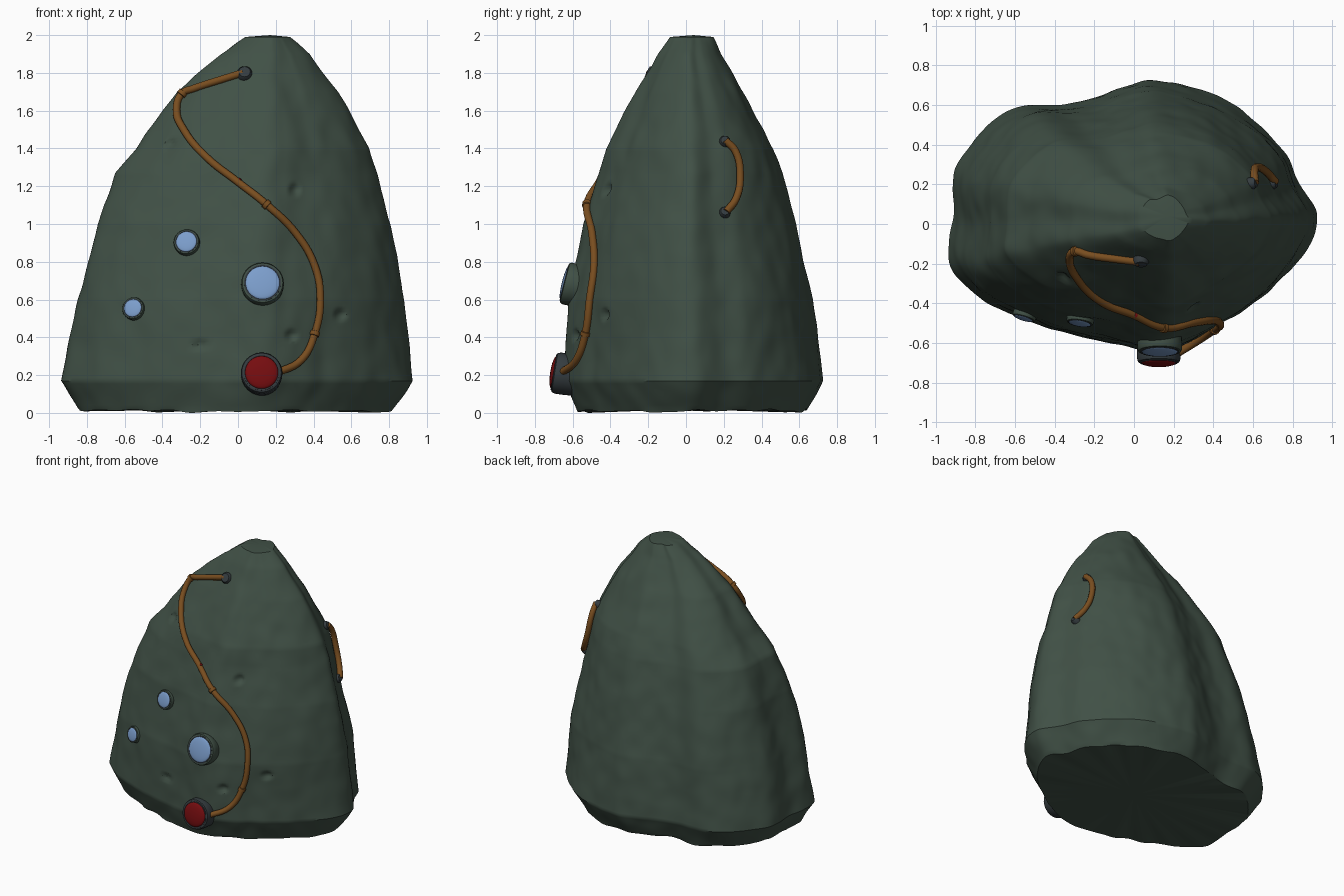
import bpy, bmesh, math
from mathutils import Vector, noise
from mathutils.bvhtree import BVHTree

cube = bpy.data.objects.get("Cube")
if cube:
    bpy.data.objects.remove(cube, do_unlink=True)


def material(name, rgb):
    m = bpy.data.materials.new(name)
    m.use_nodes = True
    m.diffuse_color = (*rgb, 1)
    bsdf = next(n for n in m.node_tree.nodes if n.type == 'BSDF_PRINCIPLED')
    bsdf.inputs["Base Color"].default_value = (*rgb, 1)
    return m


STONE = material("mossy stone green", (0.052, 0.081, 0.061))
BLUE = material("pale lens blue", (0.2, 0.34, 0.6))
RED = material("deep lens red", (0.18, 0.004, 0.005))
CABLE = material("cable brown", (0.19, 0.075, 0.014))
METAL = material("dark metal grey", (0.035, 0.045, 0.05))


def smooth(obj, angle=35):
    bpy.ops.object.select_all(action='DESELECT')
    obj.select_set(True)
    bpy.context.view_layer.objects.active = obj
    bpy.ops.object.shade_smooth_by_angle(angle=math.radians(angle))


def finish(name, bm, mat):
    mesh = bpy.data.meshes.new(name)
    bm.to_mesh(mesh)
    mesh.materials.append(mat)
    obj = bpy.data.objects.new(name, mesh)
    bpy.context.collection.objects.link(obj)
    smooth(obj)
    return obj


# Rock body: one plan outline, stretched to fit each height
OUTLINE = [Vector(p) for p in (
    (.94, .03), (.85, .2), (.78, .36), (.63, .52), (.4, .66), (.1, .73), (-.08, .69),
    (-.35, .61), (-.6, .6), (-.8, .45), (-.92, .26), (-.92, .03), (-.94, -.22),
    (-.75, -.4), (-.45, -.53), (-.1, -.61), (.12, -.65), (.27, -.61), (.45, -.51),
    (.6, -.42), (.83, -.2))]
# height, x min, x max, y min, y max
LEVELS = [(.01, -.83, .81, -.58, .64), (.17, -.93, .93, -.64, .72),
          (.6, -.84, .88, -.62, .67), (1, -.74, .8, -.54, .58),
          (1.27, -.64, .73, -.45, .51), (1.4, -.53, .69, -.41, .46),
          (1.7, -.32, .53, -.26, .3), (1.9, -.09, .38, -.15, .18),
          (1.99, .04, .28, -.09, .14)]
DENTS = [(.3, 1.18), (.54, .52), (-.2, .36), (-.35, 1.42), (.28, .41)]
AROUND = 240


def outline_point(t):
    n = len(OUTLINE)
    i, f = int(t * n), t * n % 1
    a, b, c, d = (OUTLINE[(i + k) % n] for k in (-1, 0, 1, 2))
    return .5 * (2 * b + (c - a) * f + (2 * a - 5 * b + 4 * c - d) * f ** 2
                 + (3 * b - a - 3 * c + d) * f ** 3)


def weathered(x, y, z, cx, cy):
    # Upright flutes and small lumps, then shallow pits on the front
    out = Vector((x - cx, y - cy, 0)).normalized()
    amount = .018 * noise.noise(Vector((x * 4, y * 4, z * 1.8)))
    amount += .007 * noise.noise(Vector((x * 10, y * 10, z * 7)))
    p = Vector((x, y, z)) + out * amount
    if y < 0:
        for dx, dz in DENTS:
            d = math.hypot(x - dx, z - dz) / .035
            p.y += .025 * max(0, 1 - d * d)
    return p


def build_body():
    bm = bmesh.new()
    plan = [outline_point(i / AROUND) for i in range(AROUND)]
    rows = []
    for low, high in zip(LEVELS, LEVELS[1:]):
        steps = max(2, round((high[0] - low[0]) / .016))
        rows += [[a + (b - a) * s / steps for a, b in zip(low, high)] for s in range(steps)]
    rows.append(LEVELS[-1])
    rings = []
    for z, x0, x1, y0, y1 in rows:
        ring = []
        for p in plan:
            x = x0 + (p.x + .94) / 1.88 * (x1 - x0)
            y = y0 + (p.y + .65) / 1.38 * (y1 - y0)
            ring.append(bm.verts.new(weathered(x, y, z, (x0 + x1) / 2, (y0 + y1) / 2)))
        rings.append(ring)
    for v in rings[0]:
        v.co.z = max(0, .012 + .02 * noise.noise(v.co * 6))
    for a, b in zip(rings, rings[1:]):
        for i in range(AROUND):
            j = (i + 1) % AROUND
            bm.faces.new((a[i], a[j], b[j], b[i]))
    for ring, tip in ((rings[0], (0, 0, .02)), (rings[-1], (.17, .04, 2))):
        centre = bm.verts.new(tip)
        for i in range(AROUND):
            bm.faces.new((ring[i], ring[(i + 1) % AROUND], centre))
    bmesh.ops.recalc_face_normals(bm, faces=bm.faces)
    tree = BVHTree.FromBMesh(bm)
    finish("rock_body", bm, STONE)
    return tree


TREE = build_body()


def on_front(x, z, lift=0):
    hit, normal = TREE.ray_cast(Vector((x, -2, z)), Vector((0, 1, 0)))[:2]
    if hit is None:
        hit, normal = TREE.find_nearest(Vector((x, -.14, z)))[:2]
    return hit + normal * lift


def on_left(y, z, lift=0):
    hit, normal = TREE.ray_cast(Vector((2, y, z)), Vector((-1, 0, 0)))[:2]
    return hit + normal * lift


def lathe(name, profile, mat, place, axis, steps=32):
    bm = bmesh.new()
    verts = [bm.verts.new((r, 0, h)) for r, h in profile]
    edges = [bm.edges.new(pair) for pair in zip(verts, verts[1:])]
    bmesh.ops.spin(bm, geom=verts + edges, cent=(0, 0, 0), axis=(0, 0, 1),
                   angle=math.tau, steps=steps)
    bmesh.ops.remove_doubles(bm, verts=bm.verts, dist=1e-5)
    bmesh.ops.recalc_face_normals(bm, faces=bm.faces)
    turn = Vector(axis).to_track_quat('Z', 'Y').to_matrix().to_4x4()
    bm.transform(turn)
    obj = finish(name, bm, mat)
    obj.location = place
    return obj


# Round lamps: housing, dark gasket and domed lens
def lamp(name, x, z, radius, height, axis, shell, glass):
    place = on_front(x, z)
    R, h = radius, height
    lathe(name + "_housing", [(0, -.07), (R * .96, -.07), (R, 0), (R, h * .55), (R * .95, h * .8),
                              (R * .86, h * .85), (R * .84, h * .5), (0, h * .5)],
          shell, place, axis)
    lathe(name + "_gasket", [(R * .87, h * .5), (R * .87, h * .9), (R * .8, h * .9),
                             (R * .78, h * .5)], METAL, place, axis)
    lens = R * .8
    dome = [(lens * math.cos(a), h * (.85 + .3 * math.sin(a)))
            for a in (math.pi / 2 * k / 6 for k in range(6))]
    lathe(name + "_lens", [(lens, h * .5)] + dome + [(0, h * 1.15)], glass, place, axis)


lamp("large_blue_lamp", .13, .68, .113, .045, (0, -1, .25), STONE, BLUE)
lamp("upper_blue_lamp", -.27, .9, .069, .03, (-.15, -1, .28), STONE, BLUE)
lamp("lower_blue_lamp", -.55, .55, .06, .03, (-.3, -1, .22), STONE, BLUE)
lamp("red_lamp", .125, .205, .11, .068, (0, -1, .16), METAL, RED)


# Cables that follow the rock surface
def cable(name, points, radius):
    data = bpy.data.curves.new(name, 'CURVE')
    data.dimensions = '3D'
    data.bevel_depth = radius
    data.bevel_resolution = 3
    data.resolution_u = 6
    data.use_fill_caps = True
    spline = data.splines.new('BEZIER')
    spline.bezier_points.add(len(points) - 1)
    for bp, p in zip(spline.bezier_points, points):
        bp.co = p
        bp.handle_left_type = bp.handle_right_type = 'AUTO'
    data.materials.append(CABLE)
    obj = bpy.data.objects.new(name, data)
    bpy.context.collection.objects.link(obj)
    bpy.ops.object.select_all(action='DESELECT')
    obj.select_set(True)
    bpy.context.view_layer.objects.active = obj
    bpy.ops.object.convert(target='MESH')
    smooth(bpy.context.view_layer.objects.active, 50)


def socket(name, place, axis, R):
    lathe(name, [(0, -.03), (R, -.03), (R, .01), (R * .75, .025), (0, .027)],
          METAL, place, axis, 20)


front_path = [on_front(x, z, .012) for x, z in (
    (.03, 1.795), (-.08, 1.76), (-.23, 1.71), (-.29, 1.685), (-.32, 1.6), (-.28, 1.49),
    (-.16, 1.345), (0, 1.22), (.15, 1.1), (.3, .95), (.4, .78), (.43, .6), (.4, .42),
    (.33, .28), (.2, .21))]
front_path[-1].y -= .02
cable("front_cable", front_path, .02)
for i in (3, 8, 12):
    lathe("cable_clamp", [(.016, -.014), (.026, -.011), (.026, .011), (.016, .014)], CABLE,
          front_path[i], front_path[i + 1] - front_path[i - 1], 16)
socket("front_socket", on_front(.035, 1.795), (0, -1, .5), .04)
lathe("red_bead", [(0, -.015), (.012, -.008), (.012, .008), (0, .015)], RED,
      on_front(.01, 1.225, .012), (0, 0, 1), 12)

side_path = [on_left(y, z, .02) for y, z in (
    (.2, 1.435), (.25, 1.38), (.275, 1.25), (.255, 1.13), (.205, 1.06))]
cable("side_cable", side_path, .02)
for y, z in ((.205, 1.435), (.205, 1.06)):
    socket("side_socket", on_left(y, z), (1, .1, .4), .03)
